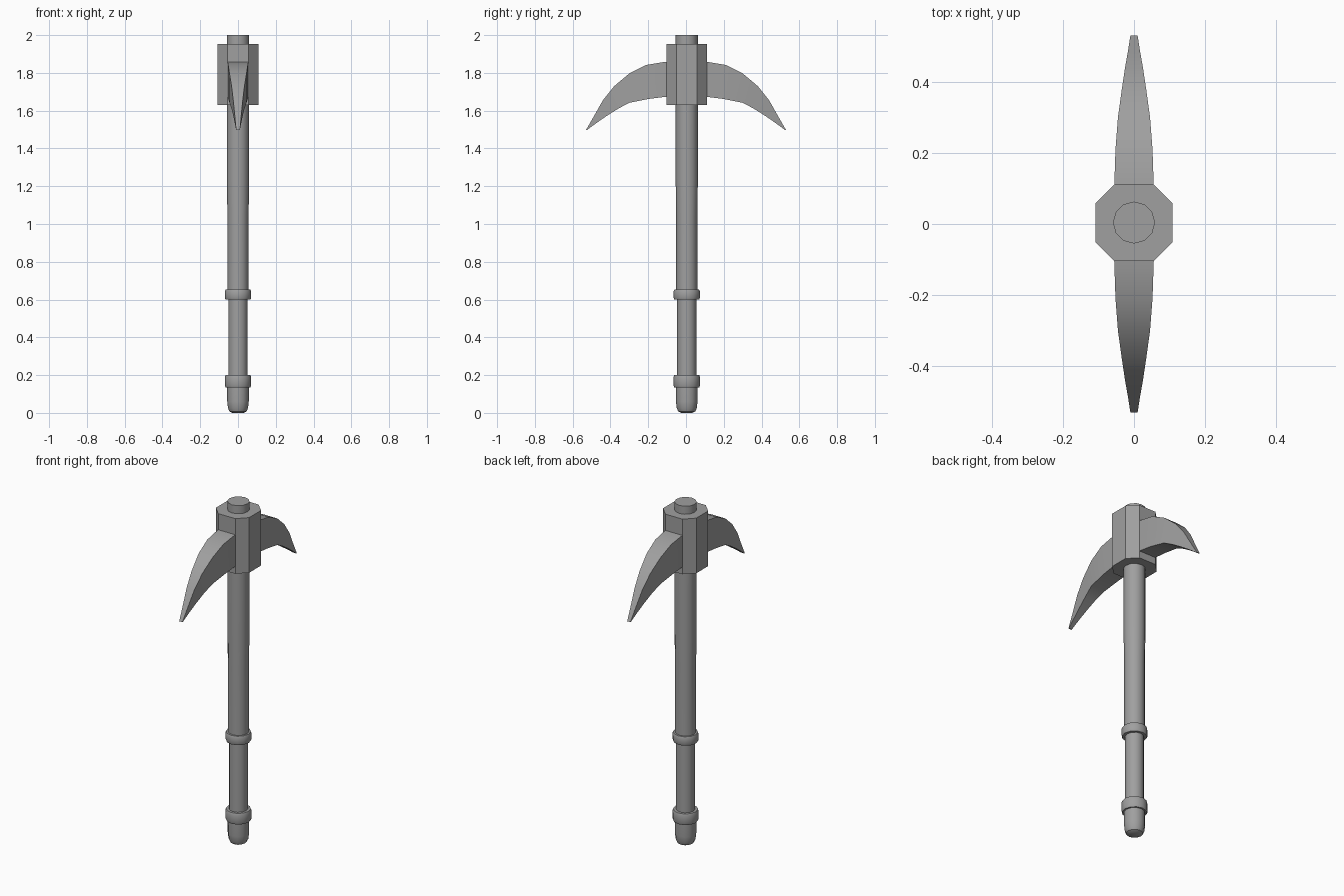
import bpy, bmesh, math
from mathutils import Matrix

cube = bpy.data.objects.get("Cube")
if cube:
    bpy.data.objects.remove(cube)

grey = bpy.data.materials.new("iron_grey")
grey.use_nodes = True
COLOR = (0.35, 0.35, 0.35, 1)
grey.diffuse_color = COLOR
grey.node_tree.nodes["Principled BSDF"].inputs["Base Color"].default_value = COLOR

CENTER_Y = 0.004  # the shaft and socket sit slightly behind the middle


def finish(bm, name, angle=35):
    bmesh.ops.recalc_face_normals(bm, faces=bm.faces)
    mesh = bpy.data.meshes.new(name)
    bm.to_mesh(mesh)
    bm.free()
    mesh.materials.append(grey)
    ob = bpy.data.objects.new(name, mesh)
    bpy.context.collection.objects.link(ob)
    bpy.ops.object.select_all(action='DESELECT')
    ob.select_set(True)
    bpy.context.view_layer.objects.active = ob
    bpy.ops.object.shade_smooth_by_angle(angle=math.radians(angle))
    return ob


def bridge(bm, rings):
    """Skin a list of equal vertex rings and cap both ends."""
    for a, b in zip(rings, rings[1:]):
        for i in range(len(a)):
            j = (i + 1) % len(a)
            bm.faces.new((a[i], a[j], b[j], b[i]))
    bm.faces.new(rings[0])
    bm.faces.new(rings[-1])


def lathe(name, profile, sides=12):
    bm = bmesh.new()
    rings = []
    for r, z in profile:
        angles = [math.tau * (i + 0.0) / sides for i in range(sides)]
        rings.append([bm.verts.new((r * math.cos(a), CENTER_Y + r * math.sin(a), z))
                      for a in angles])
    bridge(bm, rings)
    return finish(bm, name)


# Handle: rounded pommel, slim grip and long shaft
lathe("pommel", [(0.03, 0), (0.045, 0.008), (0.053, 0.025), (0.057, 0.06), (0.057, 0.15)])
lathe("grip", [(0.051, 0.14), (0.051, 0.63)])
lathe("shaft", [(0.056, 0.62), (0.056, 1.04), (0.059, 1.25), (0.059, 2.0)])

# Collars with softened rims
for name, low, high in (("lower_collar", 0.135, 0.2), ("upper_collar", 0.6, 0.652)):
    lathe(name, [(0.05, low), (0.066, low), (0.07, low + 0.01),
                 (0.07, high - 0.01), (0.066, high), (0.05, high)])

# Octagonal socket
bm = bmesh.new()
wide, cut = 0.108, 0.055
outline = [(wide, -cut), (wide, cut), (cut, wide), (-cut, wide),
           (-wide, cut), (-wide, -cut), (-cut, -wide), (cut, -wide)]
bridge(bm, [[bm.verts.new((x, y + CENTER_Y, z)) for x, y in outline] for z in (1.63, 1.953)])
finish(bm, "head_socket", 20)

# Curved blades: (top y, top z, bottom y, bottom z, half width)
SECTIONS = [(0.09, 1.86, 0.09, 1.672, 0.056),
            (0.12, 1.857, 0.12, 1.672, 0.055),
            (0.21, 1.842, 0.20, 1.662, 0.052),
            (0.30, 1.797, 0.30, 1.642, 0.045),
            (0.38, 1.73, 0.36, 1.61, 0.034),
            (0.44, 1.655, 0.42, 1.572, 0.025),
            (0.485, 1.575, 0.475, 1.534, 0.017),
            (0.53, 1.497, 0.525, 1.497, 0.01)]
for name, side in (("front_blade", -1), ("back_blade", 1)):
    bm = bmesh.new()
    rings = []
    for ty, tz, by, bz, w in SECTIONS:
        corners = [(-w, by, bz), (w, by, bz), (w, ty, tz), (-w, ty, tz)]
        rings.append([bm.verts.new((x, side * y, z)) for x, y, z in corners])
    bridge(bm, rings)
    finish(bm, name)
